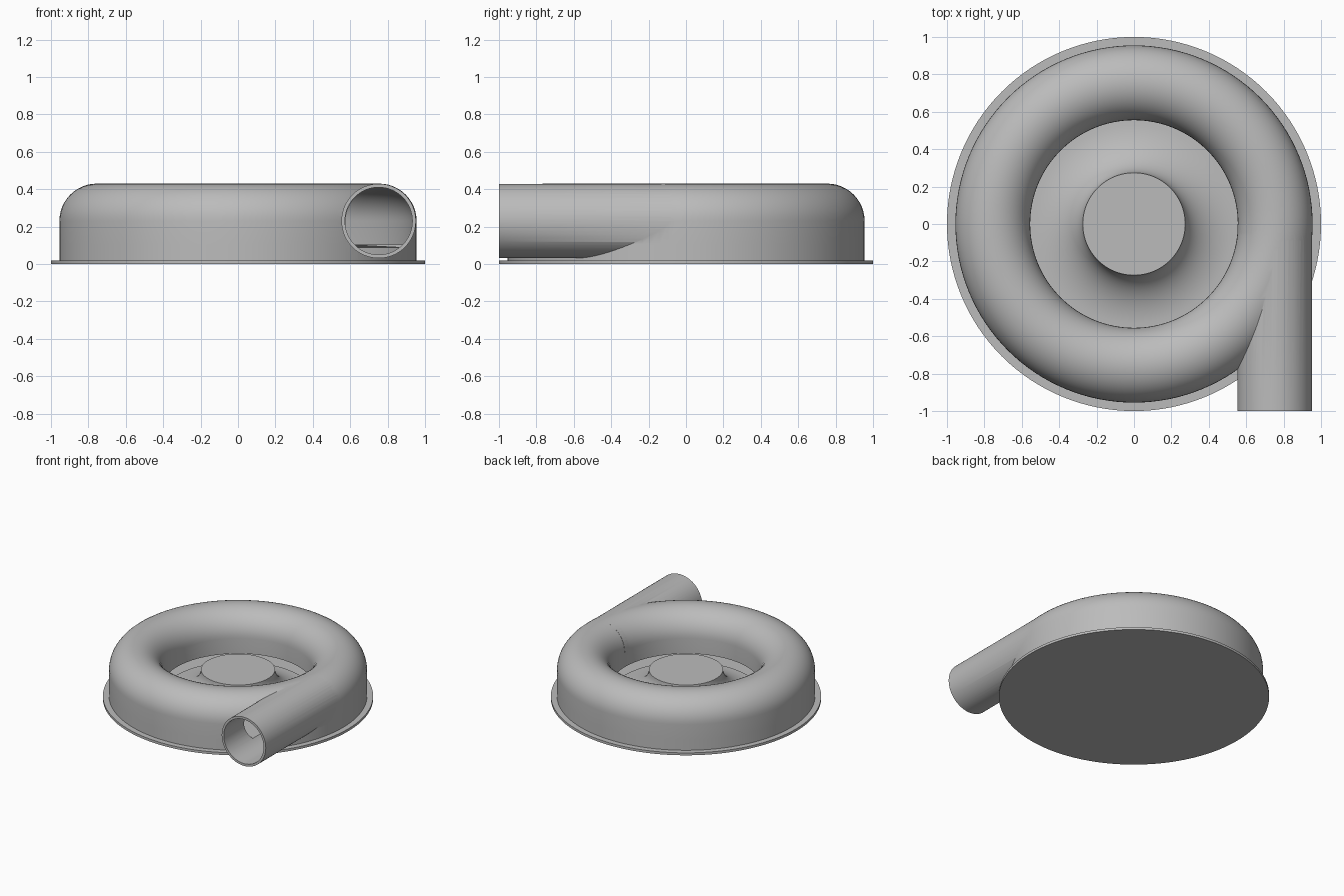
import bpy, bmesh, math
from mathutils import Matrix

old = bpy.data.objects.get("Cube")
if old:
    bpy.data.objects.remove(old, do_unlink=True)

grey = bpy.data.materials.new("light_grey_metal")
grey.use_nodes = True
colour = (0.5, 0.5, 0.5, 1)
grey.diffuse_color = colour
grey.node_tree.nodes["Principled BSDF"].inputs["Base Color"].default_value = colour

RING, TUBE, AXIS_Z = 0.755, 0.2, 0.23
BORE = 0.18
FLOOR = 0.105


def finish(name, bm):
    bmesh.ops.recalc_face_normals(bm, faces=bm.faces)
    mesh = bpy.data.meshes.new(name)
    bm.to_mesh(mesh)
    bm.free()
    obj = bpy.data.objects.new(name, mesh)
    bpy.context.collection.objects.link(obj)
    mesh.materials.append(grey)
    return obj


def lathe(name, profile, closed, steps=128):
    """Turn a radius/height profile about the z axis."""
    bm = bmesh.new()
    verts = [bm.verts.new((r, 0, z)) for r, z in profile]
    pairs = list(zip(verts, verts[1:]))
    if closed:
        pairs.append((verts[-1], verts[0]))
    edges = [bm.edges.new(p) for p in pairs]
    bmesh.ops.spin(bm, geom=verts + edges, axis=(0, 0, 1), cent=(0, 0, 0),
                   angle=2 * math.pi, steps=steps, use_merge=True)
    bmesh.ops.remove_doubles(bm, verts=bm.verts, dist=1e-5)
    return finish(name, bm)


def pipe_solid(name, radius, y0, y1):
    bm = bmesh.new()
    bmesh.ops.create_cone(bm, cap_ends=True, segments=64, radius1=radius,
                          radius2=radius, depth=y1 - y0)
    place = Matrix.Translation((RING - 0.003, (y0 + y1) / 2, AXIS_Z))
    bmesh.ops.transform(bm, matrix=place @ Matrix.Rotation(math.pi / 2, 4, 'X'),
                        verts=bm.verts)
    return finish(name, bm)


def arch(radius, bottom):
    """Half-round top with straight legs down to the given height."""
    top = [(RING + radius * math.cos(a), AXIS_Z + radius * math.sin(a))
           for a in (math.pi * i / 24 for i in range(25))]
    return [(RING + radius, bottom)] + top + [(RING - radius, bottom)]


def smooth(obj):
    bpy.ops.object.select_all(action='DESELECT')
    obj.select_set(True)
    bpy.context.view_layer.objects.active = obj
    bpy.ops.object.shade_smooth_by_angle(angle=math.radians(35))


def combine(target, cutter, operation):
    mod = target.modifiers.new(operation.lower(), 'BOOLEAN')
    mod.operation, mod.object, mod.solver = operation, cutter, 'EXACT'
    bpy.context.view_layer.objects.active = target
    bpy.ops.object.modifier_apply(modifier=mod.name)
    bpy.data.objects.remove(cutter, do_unlink=True)


# Spiral casing: ring body, outlet pipe and the hollow inside both
casing = lathe("casing", [(RING + TUBE, 0.01)] + arch(TUBE, FLOOR)
               + [(RING + BORE, FLOOR - 0.02), (RING + BORE, 0.01)], True)
combine(casing, pipe_solid("outlet_pipe", TUBE - 0.001, -1, 0), 'UNION')
combine(casing, lathe("ring_hollow", arch(BORE, FLOOR), True), 'DIFFERENCE')
combine(casing, pipe_solid("outlet_bore", BORE, -1.1, 0.001), 'DIFFERENCE')
smooth(casing)

# Flat base flange
smooth(lathe("base_flange", [(0, 0), (1, 0), (1, 0.02), (0, 0.02)], False))

# Impeller: flat-topped hub flaring out into a disc
flare = [(0.555 - 0.281 * math.sin(a), 0.235 - 0.195 * math.cos(a))
         for a in (math.pi / 2 * i / 16 for i in range(17))]
smooth(lathe("impeller_hub", [(0, 0.015), (0.555, 0.015)] + flare + [(0, 0.235)], False))
